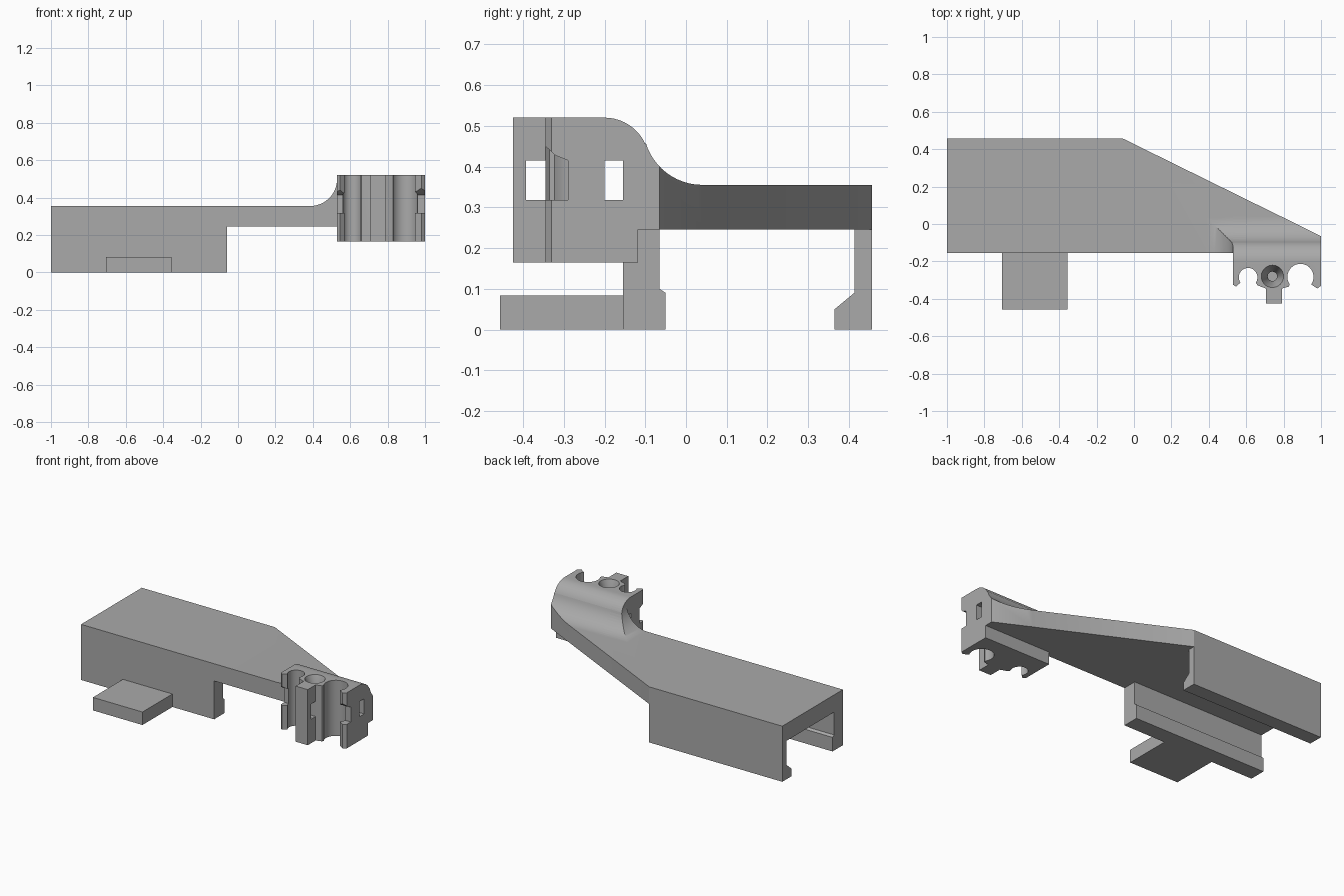
import bpy, bmesh
from math import sin, cos, radians, pi
from mathutils import Vector

if "Cube" in bpy.data.objects:
    bpy.data.objects.remove(bpy.data.objects["Cube"], do_unlink=True)

grey = bpy.data.materials.new("plain grey")
grey.use_nodes = True
grey.diffuse_color = (0.4, 0.4, 0.4, 1)
grey.node_tree.nodes["Principled BSDF"].inputs["Base Color"].default_value = (0.4, 0.4, 0.4, 1)


def arc(cx, cy, r, start, end, steps=14):
    angles = [radians(start + (end - start) * i / steps) for i in range(steps + 1)]
    return [(cx + r * cos(a), cy + r * sin(a)) for a in angles]


def prism(name, points, axis, lo, hi):
    """Extrude a 2D outline along an axis."""
    place = {"x": lambda u, v, w: (w, u, v),
             "y": lambda u, v, w: (u, w, v),
             "z": lambda u, v, w: (u, v, w)}[axis]
    bm = bmesh.new()
    face = bm.faces.new([bm.verts.new(place(u, v, lo)) for u, v in points])
    grown = bmesh.ops.extrude_face_region(bm, geom=[face])["geom"]
    bmesh.ops.translate(bm, vec=Vector(place(0, 0, hi - lo)),
                        verts=[g for g in grown if isinstance(g, bmesh.types.BMVert)])
    bmesh.ops.recalc_face_normals(bm, faces=bm.faces)
    return make(name, bm)


def make(name, bm):
    mesh = bpy.data.meshes.new(name)
    bm.to_mesh(mesh)
    bm.free()
    mesh.materials.append(grey)
    obj = bpy.data.objects.new(name, mesh)
    bpy.context.collection.objects.link(obj)
    return obj


def rod(name, x, y, z_low, z_high, r_low, r_high):
    bm = bmesh.new()
    bmesh.ops.create_cone(bm, cap_ends=True, segments=40, radius1=r_low,
                          radius2=r_high, depth=z_high - z_low)
    bmesh.ops.translate(bm, verts=bm.verts, vec=(x, y, (z_low + z_high) / 2))
    return make(name, bm)


def box(u0, u1, v0, v1):
    return [(u0, v0), (u1, v0), (u1, v1), (u0, v1)]


def combine(target, other, operation):
    """Apply a boolean and discard the second solid."""
    mod = target.modifiers.new("combine", "BOOLEAN")
    mod.operation, mod.solver, mod.object = operation, "EXACT", other
    bpy.context.view_layer.objects.active = target
    bpy.ops.object.modifier_apply(modifier=mod.name)
    bpy.data.objects.remove(other, do_unlink=True)


# Channel with hooked legs
channel = [(-.155, 0), (-.05, 0), (-.05, .09), (-.065, .1), (-.065, .245),
           (.413, .245), (.413, .09), (.365, .05), (.365, 0), (.457, 0),
           (.457, .355), (-.155, .355)]
body = prism("bracket_body", channel, "x", -1, -.06)

# Tapered arm
arm = prism("arm", [(-.06, -.155), (1, -.155), (1, -.065), (-.06, .457)], "z", .245, .355)
combine(body, arm, "UNION")

# Side profile shared by the head and its corner fillet
side = [(-.5, .165), (-.118, .165), (-.118, .245), (.04, .245)]
side += arc(.04, .5, .145, 270, 196, 12) + arc(-.2, .41, .11, 24, 90, 10) + [(-.5, .52)]

# Clip head with two open grips and a front prong
plan = [(.53, .04), (.53, -.325), (.545, -.335)]
plan += arc(.61, -.285, .05, 215, -35, 24)
plan += [(.66, -.328), (.705, -.345), (.705, -.425), (.79, -.425), (.79, -.345), (.828, -.335)]
plan += arc(.89, -.283, .07, 215, -35, 24)
plan += [(.98, -.345), (1, -.33), (1, -.065), (.788, .04)]
head = prism("head", plan, "z", .1, .6)
combine(head, prism("head_profile", side, "x", .4, 1.1), "INTERSECT")

# Strap slots and notches in the grip arms
combine(head, prism("rear_slot", box(-.2, -.155, .318, .415), "x", .4, 1.1), "DIFFERENCE")
combine(head, prism("prong_slot", box(-.393, -.345, .318, .415), "x", .68, .81), "DIFFERENCE")
notch = [(-.36, .318), (-.29, .318), (-.29, .415), (-.32, .427), (-.345, .45), (-.36, .47)]
for lo, hi in ((.5, .6), (.92, 1.1)):
    combine(head, prism("arm_notch", notch, "x", lo, hi), "DIFFERENCE")

# Countersunk hole
combine(head, rod("bore", .74, -.28, .3, .55, .025, .025), "DIFFERENCE")
combine(head, rod("countersink", .74, -.28, .42, .521, .024, .06), "DIFFERENCE")

# Flared corner between arm and head
flare = prism("flare", side, "x", .385, .6)
front = [(.385, .245), (.7, .245), (.7, .52), (.53, .52)] + arc(.385, .5, .145, 0, -90, 14)[:-1]
front += [(.385, .355)]
combine(flare, prism("flare_front", front, "y", -.155, .1), "INTERSECT")
combine(head, flare, "UNION")
combine(body, head, "UNION")

# Front tab
tab = prism("front_tab", box(-.705, -.355, -.457, -.155), "z", 0, .083)

bpy.ops.object.select_all(action="DESELECT")
body.select_set(True)
bpy.context.view_layer.objects.active = body
bpy.ops.object.shade_smooth_by_angle(angle=radians(28))
